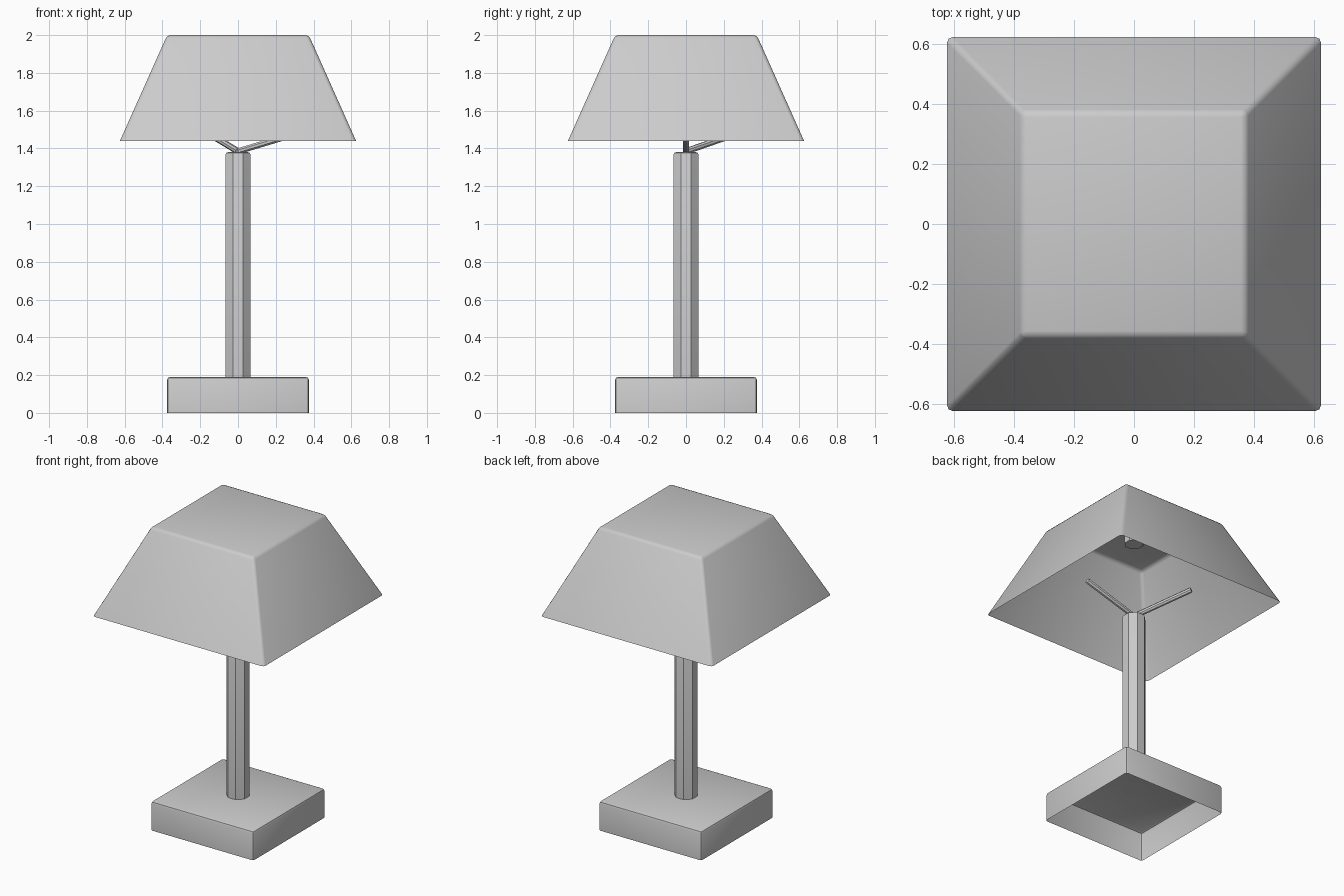
import bpy, bmesh, math
from mathutils import Vector, Matrix

if "Cube" in bpy.data.objects:
    bpy.data.objects.remove(bpy.data.objects["Cube"])


def finish(name, bm, bevel_edges, width, matrix=None):
    """Soften the chosen edges, then make a smooth-shaded object."""
    bmesh.ops.recalc_face_normals(bm, faces=bm.faces)
    bmesh.ops.bevel(bm, geom=bevel_edges, offset=width, segments=2,
                    profile=0.5, affect='EDGES')
    mesh = bpy.data.meshes.new(name)
    bm.to_mesh(mesh)
    bm.free()
    ob = bpy.data.objects.new(name, mesh)
    bpy.context.collection.objects.link(ob)
    if matrix:
        mesh.transform(matrix)
    bpy.ops.object.select_all(action='DESELECT')
    bpy.context.view_layer.objects.active = ob
    ob.select_set(True)
    bpy.ops.object.shade_smooth_by_angle(angle=math.radians(40))
    return ob


def open_box(name, half_bottom, half_top, z0, z1, width):
    """Thin four-sided shell, closed on top and open underneath."""
    bm = bmesh.new()
    bmesh.ops.create_cube(bm, size=2)
    for v in bm.verts:
        top = v.co.z > 0
        h = half_top if top else half_bottom
        v.co = Vector((v.co.x * h, v.co.y * h, z1 if top else z0))
    floor = [f for f in bm.faces if all(v.co.z < z0 + 1e-5 for v in f.verts)]
    # keep outward normals before removing the floor
    bmesh.ops.recalc_face_normals(bm, faces=bm.faces)
    bmesh.ops.delete(bm, geom=floor, context='FACES_ONLY')
    edges = [e for e in bm.edges if not e.is_boundary]
    return finish(name, bm, edges, width)


def rod(name, start, end, radius, sides, width):
    """Faceted rod between two points with softened ends."""
    start, end = Vector(start), Vector(end)
    d = end - start
    bm = bmesh.new()
    bmesh.ops.create_cone(bm, cap_ends=True, segments=sides, radius1=radius,
                          radius2=radius, depth=d.length,
                          matrix=Matrix.Rotation(math.pi / sides, 4, 'Z'))
    rim = [e for e in bm.edges if all(v.co.z > 0 for v in e.verts)]
    turn = Matrix.Identity(4)
    if d.xy.length > 1e-6:
        turn = d.to_track_quat('Z', 'Y').to_matrix().to_4x4()
    place = Matrix.Translation((start + end) / 2) @ turn
    ob = finish(name, bm, rim, width, place)
    bpy.ops.object.shade_smooth_by_angle(angle=math.radians(50))
    return ob


# Hollow square foot and tapered shade
open_box("base", 0.375, 0.375, 0.0, 0.19, 0.015)
open_box("shade", 0.625, 0.375, 1.44, 2.0, 0.018)

# Octagonal post
rod("post", (0, 0, 0.19), (0, 0, 1.38), 0.071, 8, 0.012)

# Two arms spreading from the post top, 120 degrees apart
for i in range(2):
    a = math.radians(120 * i)
    rod(f"arm_{i + 1}", (0, 0, 1.385),
        (0.365 * math.cos(a), 0.365 * math.sin(a), 1.495), 0.017, 8, 0.004)

# Short socket hanging under the shade top
rod("socket", (0, 0, 1.995), (0, 0, 1.88), 0.058, 8, 0.006)
